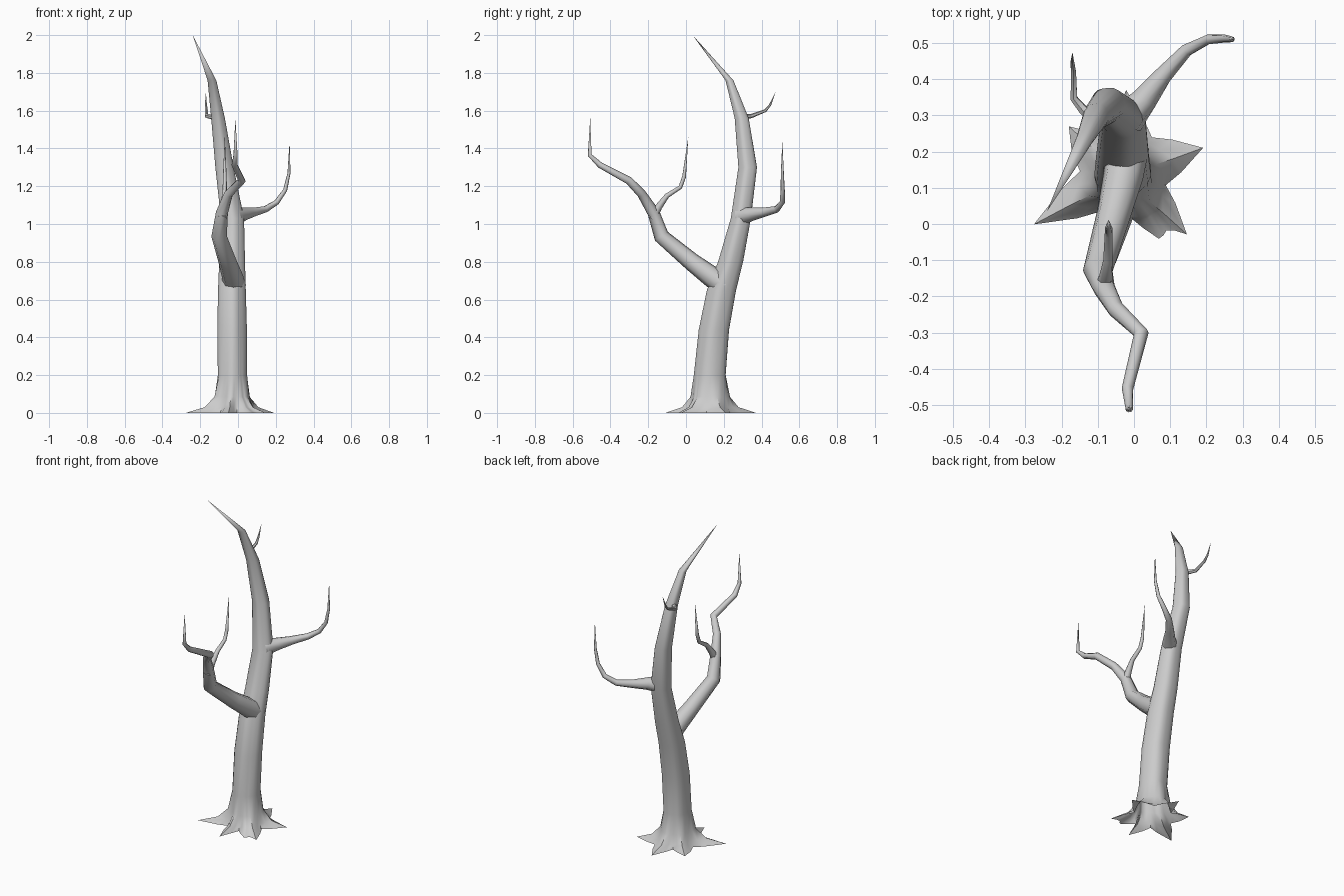
import bpy, bmesh
from math import sin, cos, radians
from mathutils import Vector

if "Cube" in bpy.data.objects:
    bpy.data.objects.remove(bpy.data.objects["Cube"])


def finish(name, bm, angle=50):
    bmesh.ops.recalc_face_normals(bm, faces=bm.faces)
    me = bpy.data.meshes.new(name)
    bm.to_mesh(me)
    bm.free()
    ob = bpy.data.objects.new(name, me)
    bpy.context.collection.objects.link(ob)
    bpy.ops.object.select_all(action='DESELECT')
    ob.select_set(True)
    bpy.context.view_layer.objects.active = ob
    bpy.ops.object.shade_smooth_by_angle(angle=radians(angle))
    return ob


def loft(bm, rings, tip):
    """Skin a list of point rings and close the end in a sharp tip."""
    loops = [[bm.verts.new(p) for p in ring] for ring in rings]
    n = len(loops[0])
    for a, b in zip(loops, loops[1:]):
        for i in range(n):
            j = (i + 1) % n
            bm.faces.new((a[i], a[j], b[j], b[i]))
    end = bm.verts.new(tip)
    for i in range(n):
        bm.faces.new((loops[-1][i], loops[-1][(i + 1) % n], end))


def branch(name, path, sides=8):
    """Tapered tube through (x, y, z, radius) nodes, last node is the tip."""
    pts = [Vector(p[:3]) for p in path]
    dirs = [(b - a).normalized() for a, b in zip(pts, pts[1:])]
    u = dirs[0].orthogonal().normalized()
    rings = []
    for i in range(len(pts) - 1):
        t = (dirs[max(i - 1, 0)] + dirs[i]).normalized()
        u = (u - t * u.dot(t)).normalized()
        v = t.cross(u)
        r = path[i][3]
        rings.append([pts[i] + r * (u * cos(radians(360 * k / sides)) + v * sin(radians(360 * k / sides)))
                      for k in range(sides)])
    bm = bmesh.new()
    loft(bm, rings, pts[-1])
    finish(name, bm)


# root star: (angle, tip length, valley radius towards the next root)
roots = [(20, .235, .135), (88, .24, .115), (137, .205, .12), (208, .279, .115),
         (265, .24, .12), (300, .197, .19), (318, .237, .12)]
star = []
for k, (a, r, valley) in enumerate(roots):
    a2, r2, _ = roots[(k + 1) % len(roots)]
    a2 += 360 if a2 < a else 0
    for t in (0, .25, .5, .75):
        r_lin = r + (r2 - r) * t
        star.append((radians(a + (a2 - a) * t), valley + (r_lin - valley) * abs(2 * t - 1) ** 1.5))

# trunk with root flare: (z, centre x, centre y, radius x, radius y, star amount)
sections = [(0, -.03, .13, .1, .1, 1), (.03, -.03, .13, .1, .1, .36),
            (.085, -.03, .13, .085, .09, .1), (.2, -.03, .128, .077, .084, 0),
            (.44, -.032, .15, .078, .08, 0), (.65, -.033, .19, .073, .077, 0),
            (.8, -.032, .238, .068, .066, 0), (1.03, -.03, .292, .061, .053, 0),
            (1.3, -.072, .328, .048, .049, 0), (1.56, -.106, .296, .036, .037, 0),
            (1.76, -.138, .231, .023, .021, 0)]
rings = []
for z, cx, cy, rx, ry, f in sections:
    ring = []
    for a, s in star:
        groove = 1 if f == 1 else 1 + .035 * cos(5 * a + 1)
        ring.append((cx + cos(a) * (rx * groove * (1 - f) + s * f),
                     cy + sin(a) * (ry * groove * (1 - f) + s * f), z))
    rings.append(ring)
bm = bmesh.new()
loft(bm, rings, (-.24, .035, 2))
finish("trunk_and_roots", bm)

# large front limb and its twig
branch("front_limb", [(-.02, .21, .67, .062), (-.03, .13, .725, .056), (-.055, .03, .8, .048),
                      (-.1, -.13, .935, .041), (-.085, -.172, 1.06, .032), (-.05, -.235, 1.16, .024),
                      (.02, -.302, 1.23, .021), (-.018, -.455, 1.312, .016),
                      (-.013, -.51, 1.365, .011), (-.014, -.507, 1.56, 0)])
branch("front_twig", [(-.085, -.178, 1.03, .026), (-.078, -.145, 1.09, .019), (-.072, -.1, 1.15, .013),
                      (-.07, -.03, 1.195, .011), (-.07, -.01, 1.25, .01), (-.07, .012, 1.46, 0)])

# right limb
branch("right_limb", [(-.02, .29, 1.04, .05), (.03, .345, 1.052, .036), (.08, .41, 1.062, .025),
                      (.145, .48, 1.078, .018), (.205, .51, 1.115, .014), (.25, .512, 1.18, .011),
                      (.27, .51, 1.27, .008), (.273, .51, 1.44, 0)])

# small upper twig at the back left
branch("upper_twig", [(-.1, .285, 1.57, .022), (-.14, .315, 1.567, .014), (-.166, .347, 1.572, .011),
                      (-.167, .42, 1.6, .008), (-.17, .445, 1.63, .006), (-.17, .475, 1.7, 0)], 6)
